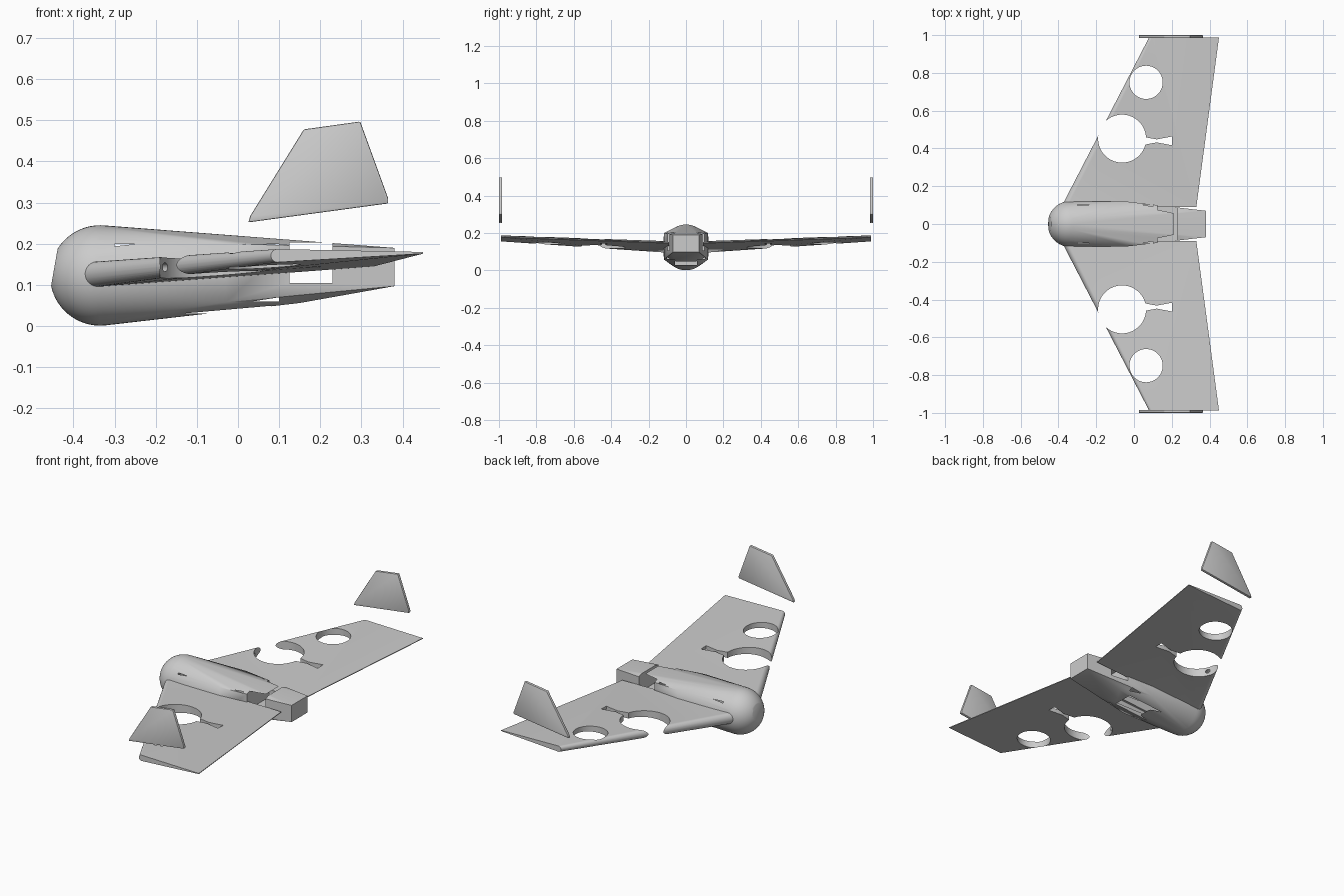
import bpy, bmesh, math
from mathutils import Vector, Matrix

cube = bpy.data.objects.get("Cube")
if cube:
    bpy.data.objects.remove(cube, do_unlink=True)

grey = bpy.data.materials.new("plain_grey")
grey.use_nodes = True
grey.diffuse_color = (0.6, 0.6, 0.6, 1)
grey.node_tree.nodes["Principled BSDF"].inputs["Base Color"].default_value = (0.6, 0.6, 0.6, 1)


def finish(name, bm):
    bmesh.ops.recalc_face_normals(bm, faces=bm.faces)
    mesh = bpy.data.meshes.new(name)
    bm.to_mesh(mesh)
    bm.free()
    mesh.materials.append(grey)
    ob = bpy.data.objects.new(name, mesh)
    bpy.context.collection.objects.link(ob)
    return ob


def hull(name, points, cut=None):
    """Convex solid around the points, optionally trimmed by a plane."""
    bm = bmesh.new()
    for p in points:
        bm.verts.new(p)
    res = bmesh.ops.convex_hull(bm, input=bm.verts)
    loose = [v for v in bm.verts if not v.link_faces]
    bmesh.ops.delete(bm, geom=loose, context='VERTS')
    if cut:
        geom = bm.verts[:] + bm.edges[:] + bm.faces[:]
        bmesh.ops.bisect_plane(bm, geom=geom, plane_co=cut[0], plane_no=cut[1], clear_outer=True)
        bmesh.ops.holes_fill(bm, edges=[e for e in bm.edges if e.is_boundary], sides=0)
    return finish(name, bm)


def prism(name, outline, vector):
    """Extrude a flat outline along a vector."""
    bm = bmesh.new()
    face = bm.faces.new([bm.verts.new(p) for p in outline])
    res = bmesh.ops.extrude_face_region(bm, geom=[face])
    top = [v for v in res["geom"] if isinstance(v, bmesh.types.BMVert)]
    bmesh.ops.translate(bm, verts=top, vec=vector)
    return finish(name, bm)


def corners(x, y, z0, z1):
    return [(x, s * y, z) for s in (-1, 1) for z in (z0, z1)]


def box(name, x0, x1, y, z0, z1):
    return hull(name, corners(x0, y, z0, z1) + corners(x1, y, z0, z1))


def rod(name, a, b, radius, sides=48):
    a, b = Vector(a), Vector(b)
    turn = (b - a).to_track_quat('Z', 'Y').to_matrix().to_4x4()
    bm = bmesh.new()
    bmesh.ops.create_cone(bm, cap_ends=True, segments=sides, radius1=radius, radius2=radius,
                          depth=(b - a).length, matrix=Matrix.Translation((a + b) / 2) @ turn)
    return finish(name, bm)


def activate(ob):
    bpy.ops.object.select_all(action='DESELECT')
    ob.select_set(True)
    bpy.context.view_layer.objects.active = ob


def carve(ob, cutters):
    activate(ob)
    for c in cutters:
        c.hide_render = True
        mod = ob.modifiers.new("cut", 'BOOLEAN')
        mod.operation = 'DIFFERENCE'
        mod.solver = 'EXACT'
        mod.object = c
        bpy.ops.object.modifier_apply(modifier=mod.name)
        bpy.data.objects.remove(c, do_unlink=True)


def smooth(ob):
    activate(ob)
    bpy.ops.object.shade_smooth_by_angle(angle=math.radians(30))


# Fuselage: round nose blending through a boxy middle to a square tail
centre, radius = Vector((-0.335, 0, 0.123)), 0.122
ball = bmesh.new()
bmesh.ops.create_uvsphere(ball, u_segments=48, v_segments=32, radius=radius,
                          matrix=Matrix.Translation(centre) @ Matrix.Rotation(math.pi / 2, 4, 'Y'))
points = [v.co.copy() for v in ball.verts]
ball.free()
points += corners(-0.03, 0.118, 0.058, 0.2) + corners(0.38, 0.07, 0.097, 0.19)
points += [(0.15, s * 0.06, 0.056) for s in (-1, 1)]
nose_dir = Vector((-0.985, 0, 0.174))
fuselage = hull("fuselage", points, (centre + nose_dir * 0.113, nose_dir))

# Equipment bay, belly opening and the cross slot ahead of the tail
carve(fuselage, [
    box("bay_cutter", -0.3, 0.1, 0.102, 0.06, 0.2),
    box("belly_cutter", -0.26, 0.08, 0.058, 0.03, 0.1),
    box("slot_cutter", 0.125, 0.23, 0.3, 0.105, 0.203),
])
smooth(fuselage)


def wing_section(y, front, back, r, z_front, z_back):
    """Round leading edge tapering to a thin trailing edge."""
    pts = []
    for i in range(32):
        a = 2 * math.pi * i / 32
        pts.append((front + r + r * math.cos(a), y, z_front + r * math.sin(a)))
    return pts + [(back, y, z_back - 0.002), (back, y, z_back + 0.002)]


for side, s in (("left", 1), ("right", -1)):
    # Wing with slight dihedral
    wing = hull(side + "_wing", wing_section(s * 0.09, -0.385, 0.33, 0.031, 0.125, 0.147)
                + wing_section(s * 0.988, 0.08, 0.45, 0.016, 0.171, 0.178))
    # Round openings, a waisted slot and a cable channel
    slot = [(0.04, 0.417), (0.12, 0.432), (0.2, 0.417), (0.2, 0.463), (0.12, 0.448), (0.04, 0.463)]
    carve(wing, [
        rod("large_hole_cutter", (-0.063, s * 0.452, 0), (-0.063, s * 0.452, 0.4), 0.127, 64),
        rod("small_hole_cutter", (0.064, s * 0.75, 0), (0.064, s * 0.75, 0.4), 0.088, 64),
        prism("servo_slot_cutter", [(x, s * y, 0) for x, y in slot], (0, 0, 0.4)),
        rod("channel_cutter", (-0.15, s * 0.45, 0.146), (-0.3, s * 0.16, 0.13), 0.011, 16),
    ])
    smooth(wing)

    # Upright fin above the wing tip
    fin = [(0.025, 0.252), (0.03, 0.268), (0.16, 0.478), (0.297, 0.497), (0.365, 0.31), (0.365, 0.298)]
    fin_ob = prism(side + "_fin", [(x, s * 0.984, z) for x, z in fin], (0, s * 0.016, 0))
    bevel = fin_ob.modifiers.new("edge", 'BEVEL')
    bevel.width = 0.003
    bevel.segments = 2
    activate(fin_ob)
    bpy.ops.object.modifier_apply(modifier=bevel.name)
    smooth(fin_ob)
